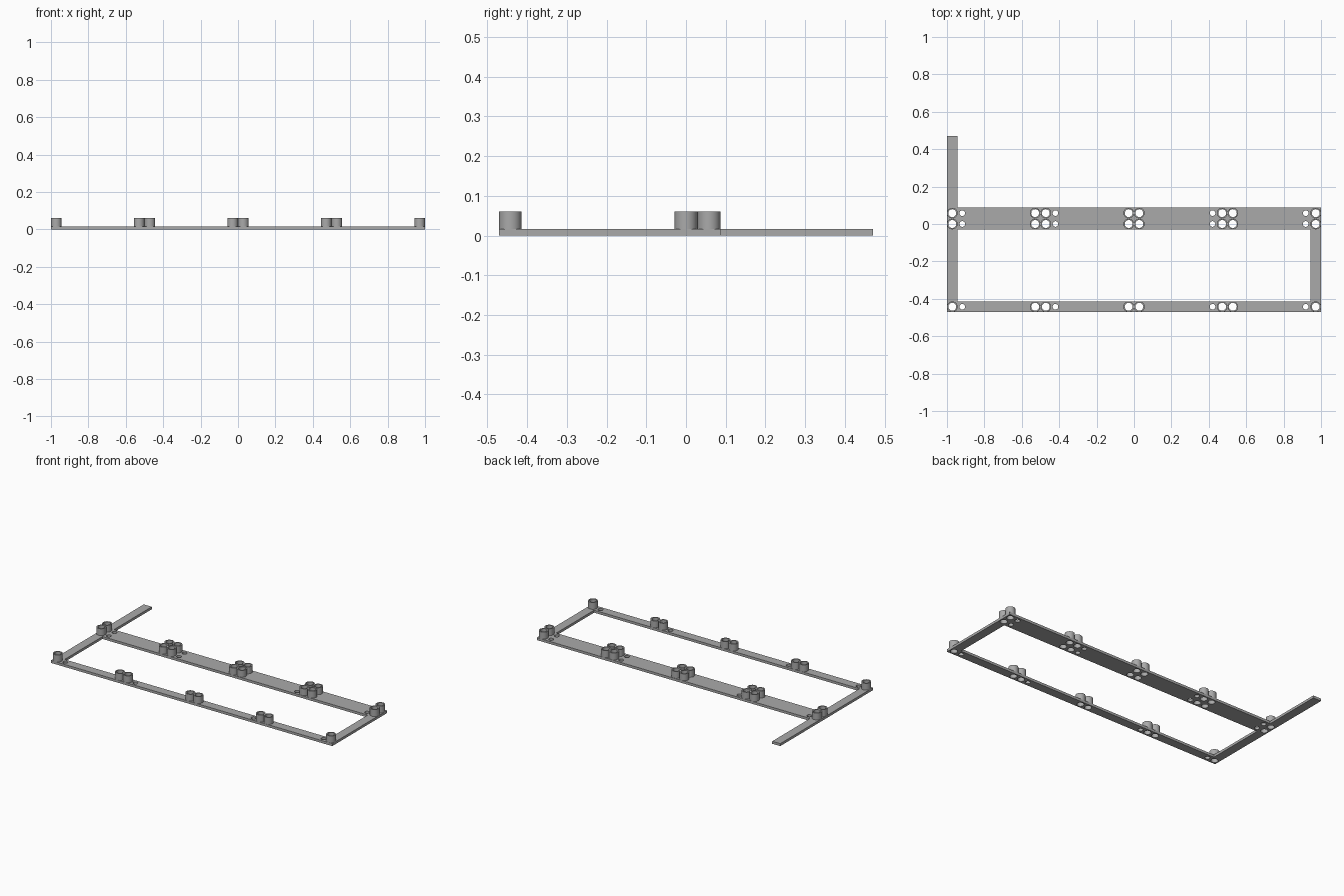
import bpy, bmesh, math

cube = bpy.data.objects.get("Cube")
if cube:
    bpy.data.objects.remove(cube, do_unlink=True)

grey = bpy.data.materials.new("plain_grey")
grey.use_nodes = True
colour = (0.40, 0.40, 0.40, 1)
grey.diffuse_color = colour
grey.node_tree.nodes["Principled BSDF"].inputs["Base Color"].default_value = colour

W = 0.057            # strip width
R = W / 2            # post radius
BORE, SMALL = 0.021, 0.015
PLATE, TOP = 0.016, 0.06
END = 0.471          # half depth
BAND_FRONT, BAND_BACK = -0.029, 0.087
ROWS = (R - END, 0.0, 0.058)


def circle(x, y, r, n=32):
    return [(x + r * math.cos(math.tau * i / n), y + r * math.sin(math.tau * i / n))
            for i in range(n)]


def slab(name, loops, z0, z1):
    """Extrude closed outlines; inner outlines become openings."""
    curve = bpy.data.curves.new(name, 'CURVE')
    curve.dimensions, curve.fill_mode = '2D', 'BOTH'
    curve.extrude = (z1 - z0) / 2
    for pts in loops:
        spline = curve.splines.new('POLY')
        spline.points.add(len(pts) - 1)
        for p, (x, y) in zip(spline.points, pts):
            p.co = (x, y, 0, 1)
        spline.use_cyclic_u = True
    temp = bpy.data.objects.new(name + "_outline", curve)
    bpy.context.collection.objects.link(temp)
    bpy.context.view_layer.update()
    graph = bpy.context.evaluated_depsgraph_get()
    mesh = bpy.data.meshes.new_from_object(temp.evaluated_get(graph))
    bpy.data.objects.remove(temp, do_unlink=True)
    bm = bmesh.new()
    bm.from_mesh(mesh)
    bmesh.ops.remove_doubles(bm, verts=bm.verts, dist=1e-5)
    bmesh.ops.translate(bm, verts=bm.verts, vec=(0, 0, (z0 + z1) / 2))
    bmesh.ops.recalc_face_normals(bm, faces=bm.faces)
    bm.to_mesh(mesh)
    bm.free()
    mesh.materials.clear()
    mesh.materials.append(grey)
    obj = bpy.data.objects.new(name, mesh)
    bpy.context.collection.objects.link(obj)
    bpy.ops.object.select_all(action='DESELECT')
    obj.select_set(True)
    bpy.context.view_layer.objects.active = obj
    bpy.ops.object.shade_smooth_by_angle(angle=math.radians(30))
    return obj


# Post positions straddle the quarter points; small holes sit beside some posts
post_xs = [s * x for x in (1 - R, 0.5 + R, 0.5 - R, R) for s in (-1, 1)]
small_xs = [s * x for x in (0.918, 0.42) for s in (-1, 1)]

# Base frame: outline with a long left arm, the large opening and all holes
outline = [(-1, -END), (1, -END), (1, BAND_BACK), (W - 1, BAND_BACK),
           (W - 1, END), (-1, END)]
opening = [(W - 1, W - END), (1 - W, W - END), (1 - W, BAND_FRONT), (W - 1, BAND_FRONT)]
holes = [circle(x, y, BORE) for x in post_xs for y in ROWS]
holes += [circle(x, y, SMALL) for x in small_xs for y in ROWS]
slab("base_frame", [outline, opening] + holes, 0, PLATE)

# Hollow posts
for y in ROWS:
    for x in post_xs:
        slab("hollow_post", [circle(x, y, R), circle(x, y, BORE)], PLATE, TOP)
